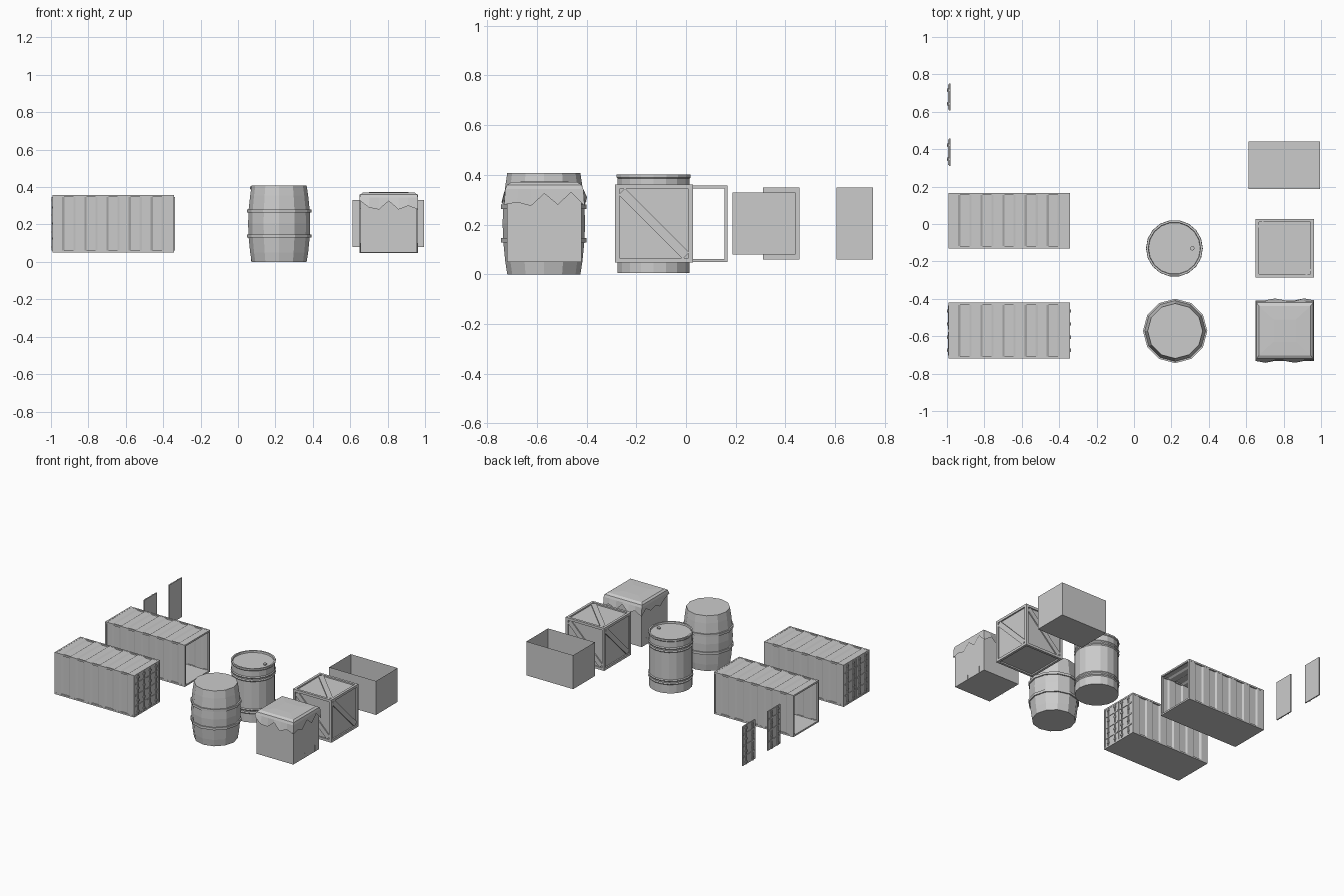
import bpy, bmesh, math
from mathutils import Matrix, Vector

if "Cube" in bpy.data.objects:
    bpy.data.objects.remove(bpy.data.objects["Cube"])


def finish(bm, name):
    bmesh.ops.recalc_face_normals(bm, faces=bm.faces)
    me = bpy.data.meshes.new(name)
    bm.to_mesh(me)
    bm.free()
    ob = bpy.data.objects.new(name, me)
    bpy.context.collection.objects.link(ob)
    return ob


def box(bm, x0, x1, y0, y1, z0, z1, mat=Matrix()):
    m = (mat @ Matrix.Translation(((x0 + x1) / 2, (y0 + y1) / 2, (z0 + z1) / 2))
         @ Matrix.Diagonal((x1 - x0, y1 - y0, z1 - z0, 1)))
    bmesh.ops.create_cube(bm, size=1, matrix=m)


def frame(bm, lo, hi, w):
    """Twelve beams along the edges of a box."""
    for a in range(3):
        b, c = (a + 1) % 3, (a + 2) % 3
        for sb in (0, 1):
            for sc in (0, 1):
                l, h = list(lo), list(hi)
                for k, s in ((b, sb), (c, sc)):
                    if s:
                        l[k] = hi[k] - w
                    else:
                        h[k] = lo[k] + w
                box(bm, l[0], h[0], l[1], h[1], l[2], h[2])


def lathe(bm, profile, n, cx, cy):
    rings = [[bm.verts.new((cx + r * math.cos(math.tau * i / n),
                            cy + r * math.sin(math.tau * i / n), z))
              for i in range(n)] for r, z in profile]
    for a, b in zip(rings, rings[1:]):
        for i in range(n):
            j = (i + 1) % n
            bm.faces.new((a[i], a[j], b[j], b[i]))
    bm.faces.new(rings[0])
    bm.faces.new(rings[-1])


# ---------- shipping containers ----------
X0, X1, Z0, Z1 = -0.993, -0.343, 0.05, 0.358


def corrugated(bm, place):
    """Trapezoid sheet along x, inner and outer skin; place(x, depth, t)."""
    pts, step = [], (X1 - X0) / 11
    for i in range(11):
        d = 0.001 if i % 2 == 0 else 0.009
        pts += [(X0 + i * step + 0.006, d), (X0 + (i + 1) * step - 0.006, d)]
    for off in (0, 0.003):
        rows = [[bm.verts.new(place(x, d + off, t)) for t in (0, 1)] for x, d in pts]
        for a, b in zip(rows, rows[1:]):
            bm.faces.new((a[0], b[0], b[1], a[1]))


def container(name, y0, y1):
    bm = bmesh.new()
    frame(bm, (X0, y0, Z0), (X1, y1, Z1), 0.012)
    box(bm, X0, X1, y0, y1, Z0, Z0 + 0.01)
    h, w = Z1 - Z0 - 0.01, y1 - y0 - 0.02
    corrugated(bm, lambda x, d, t: (x, y0 + d, Z0 + 0.005 + t * h))
    corrugated(bm, lambda x, d, t: (x, y1 - d, Z0 + 0.005 + t * h))
    corrugated(bm, lambda x, d, t: (x, y0 + 0.01 + t * w, Z1 - d))
    return finish(bm, name)


def door(name, x, out, y0, y1):
    """Door leaf with lock rods; out = -1 or 1 is the side it faces."""
    bm = bmesh.new()

    def slab(d0, d1, ya, yb, za, zb):
        xs = sorted((x + out * d0, x + out * d1))
        box(bm, xs[0], xs[1], ya, yb, za, zb)
    slab(-0.008, 0, y0, y1, 0.06, 0.35)
    w = y1 - y0
    for f in (0.25, 0.75):
        yc = y0 + f * w
        slab(0, 0.007, yc - 0.004, yc + 0.004, 0.062, 0.348)
        for z in (0.08, 0.16, 0.25, 0.33):
            slab(0, 0.009, yc - 0.009, yc + 0.009, z - 0.006, z + 0.006)
    for z in (0.125, 0.205, 0.29):
        slab(0, 0.004, y0 + 0.006, y1 - 0.006, z - 0.005, z + 0.005)
    return finish(bm, name)


container("closed_container", -0.72, -0.42)
container("open_container", -0.13, 0.166)
for tag, x, out in (("rear", X0 + 0.002, -1), ("front", X1 - 0.002, 1)):
    door(tag + "_door_left", x, out, -0.709, -0.571)
    door(tag + "_door_right", x, out, -0.569, -0.431)
door("loose_door_a", -0.99, -1, 0.31, 0.457)
door("loose_door_b", -0.99, -1, 0.606, 0.752)

# ---------- wooden barrel ----------
bm = bmesh.new()
lathe(bm, [(0.147, 0), (0.155, 0.05), (0.163, 0.13), (0.166, 0.205),
           (0.163, 0.28), (0.155, 0.355), (0.147, 0.408), (0.14, 0.408)], 12, 0.22, -0.572)
finish(bm, "barrel")
for i, z in enumerate((0.138, 0.272)):
    bm = bmesh.new()
    lathe(bm, [(0.15, z - 0.009), (0.172, z - 0.009), (0.172, z + 0.009), (0.15, z + 0.009)],
          12, 0.22, -0.572)
    finish(bm, f"barrel_hoop_{i}")

# ---------- metal drum ----------
bm = bmesh.new()
prof = [(0.147, 0.005)]
for z in (0.075, 0.098, 0.312, 0.335):
    prof += [(0.147, z - 0.007), (0.152, z), (0.147, z + 0.007)]
prof += [(0.147, 0.385), (0.151, 0.39), (0.151, 0.402), (0.14, 0.402), (0.138, 0.39)]
lathe(bm, prof, 18, 0.216, -0.13)
finish(bm, "drum")
bm = bmesh.new()
lathe(bm, [(0.012, 0.385), (0.012, 0.4)], 8, 0.312, -0.13)
finish(bm, "drum_bung")

# ---------- framed crate ----------
C, H = Vector((0.806, -0.129, 0.204)), 0.157
bm = bmesh.new()
frame(bm, C - Vector((H,) * 3), C + Vector((H,) * 3), 0.018)
k = H - 0.01
box(bm, C.x - k, C.x + k, C.y - k, C.y + k, C.z - k, C.z + k)
finish(bm, "framed_crate")
bm = bmesh.new()
tilt = Matrix.Rotation(math.radians(45), 4, 'X')
turns = [Matrix.Rotation(i * math.pi / 2, 4, 'Z') for i in range(4)]
turns.append(Matrix.Rotation(-math.pi / 2, 4, 'Y') @ Matrix.Rotation(math.pi / 2, 4, 'X'))
for t in turns:
    box(bm, H - 0.012, H - 0.002, -0.018, 0.018, -0.183, 0.183,
        Matrix.Translation(C) @ t @ tilt)
finish(bm, "crate_braces")

# ---------- crate under a tarp ----------
TX, TY, S = 0.806, -0.57, 0.15
bm = bmesh.new()
box(bm, TX - S, TX + S, TY - S, TY + S, 0.05, 0.355)
for d in (-0.09, -0.02, 0.10):  # plank cracks near the base
    for sx in (-1, 1):
        x = TX + sx * S
        box(bm, x - 0.003, x + 0.003, TY + d - 0.002, TY + d + 0.002, 0.05, 0.05 + 0.03 + abs(d) * 0.2)
finish(bm, "covered_crate")

# hem heights, six per side: front, right, back, left
hem = [0.33, 0.29, 0.28, 0.325, 0.28, 0.30,
       0.28, 0.29, 0.275, 0.325, 0.28, 0.33,
       0.275, 0.31, 0.28, 0.33, 0.29, 0.31,
       0.28, 0.32, 0.285, 0.30, 0.275, 0.31]


def perimeter(i, hx, hy):
    side, f = divmod(i, 6)
    f = f / 3 - 1
    x, y = ((f, -1), (1, f), (-f, 1), (-1, -f))[side]
    return TX + x * hx, TY + y * hy


bm = bmesh.new()
rings = []
for level, (hx, hy) in enumerate(((0.157, 0.162), (0.156, 0.157), (0.152, 0.15), (0.138, 0.132), (0.06, 0.06))):
    ring = []
    for i in range(24):
        flare = 0.01 * (i % 3 == 1) if level == 0 and (i // 6) % 2 == 0 else 0
        x, y = perimeter(i, hx, hy + flare)
        ring.append(bm.verts.new((x, y, (hem[i], 0.343, 0.36, 0.371, 0.374)[level])))
    rings.append(ring)
for a, b in zip(rings, rings[1:]):
    for i in range(24):
        j = (i + 1) % 24
        bm.faces.new((a[i], a[j], b[j], b[i]))
bm.faces.new(rings[-1])
finish(bm, "tarp")

# ---------- thin open box ----------
bm = bmesh.new()
bmesh.ops.create_cube(bm, size=1, matrix=Matrix.Translation((0.804, 0.314, 0.205))
                      @ Matrix.Diagonal((0.382, 0.252, 0.25, 1)))
top = max(bm.faces, key=lambda f: f.calc_center_median().z)
bmesh.ops.delete(bm, geom=[top], context='FACES_ONLY')
finish(bm, "open_box")
